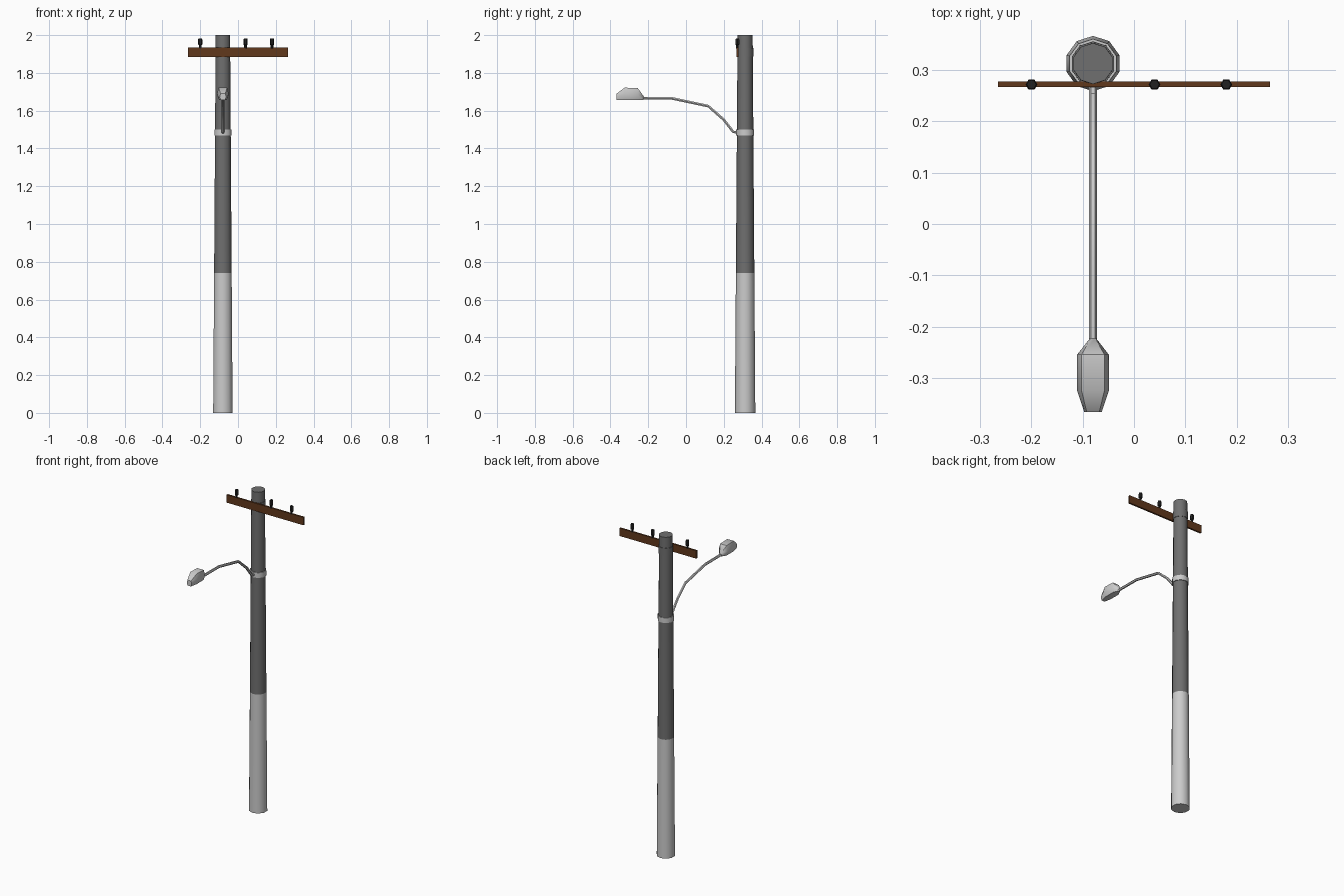
import bpy, bmesh, math
from mathutils import Vector

if "Cube" in bpy.data.objects:
    bpy.data.objects.remove(bpy.data.objects["Cube"])

PX, PY = -0.08, 0.313


def material(name, c):
    m = bpy.data.materials.new(name)
    m.diffuse_color = (*c, 1)
    m.use_nodes = True
    m.node_tree.nodes["Principled BSDF"].inputs["Base Color"].default_value = m.diffuse_color
    return m


DARK = material("dark_grey", (0.16, 0.16, 0.16))
LIGHT = material("light_grey", (0.6, 0.6, 0.6))
BROWN = material("brown_wood", (0.12, 0.04, 0.012))
BLACK = material("black", (0.015, 0.015, 0.015))


def loft(name, rings, mat=None, angle=40, caps=True):
    """Skin a list of equal-length point rings."""
    bm = bmesh.new()
    vs = [[bm.verts.new(p) for p in r] for r in rings]
    n = len(vs[0])
    for a, b in zip(vs, vs[1:]):
        for i in range(n):
            j = (i + 1) % n
            bm.faces.new((a[i], a[j], b[j], b[i]))
    if caps:
        bm.faces.new(vs[0][::-1])
        bm.faces.new(vs[-1])
    bmesh.ops.recalc_face_normals(bm, faces=bm.faces)
    me = bpy.data.meshes.new(name)
    bm.to_mesh(me)
    bm.free()
    ob = bpy.data.objects.new(name, me)
    bpy.context.collection.objects.link(ob)
    if mat:
        me.materials.append(mat)
    if angle:
        bpy.context.view_layer.objects.active = ob
        ob.select_set(True)
        bpy.ops.object.shade_smooth_by_angle(angle=math.radians(angle))
        ob.select_set(False)
    return ob


def turned(name, x, y, profile, n, mat, start=0.0):
    """Polygonal turned shape from (radius, z) pairs."""
    rings = [[(x + r * math.cos(start + math.tau * i / n),
               y + r * math.sin(start + math.tau * i / n), z) for i in range(n)]
             for r, z in profile]
    return loft(name, rings, mat)


def pole_r(z):
    return 0.054 - 0.007 * z


# Tapered pole in two shades, with its collar and crossarm band
UP = math.pi / 2
turned("lower_pole", PX, PY, [(pole_r(0), 0), (pole_r(0.74), 0.74)], 10, LIGHT, UP)
turned("upper_pole", PX, PY, [(pole_r(0.74), 0.74), (pole_r(2), 2)], 10, DARK, UP)
turned("lamp_collar", PX, PY, [(0.048, 1.468), (0.048, 1.5)], 10, LIGHT, UP)
turned("crossarm_band", PX, PY, [(0.0432, 1.887), (0.0432, 1.933)], 10, DARK, UP)

# Crossarm
loft("crossarm", [[(x, 0.267, 1.885), (x, 0.278, 1.885), (x, 0.278, 1.934), (x, 0.267, 1.934)]
                  for x in (-0.265, 0.265)], BROWN, angle=0)

# Insulators
for i, x in enumerate((-0.2, 0.04, 0.18)):
    turned(f"insulator_{i + 1}", x, 0.272,
           [(0.007, 1.93), (0.007, 1.946), (0.0115, 1.95), (0.0115, 1.976), (0.009, 1.982)],
           6, BLACK)

# Curved lamp arm: six-sided tube mitred along a path
path = [Vector((PX, y, z)) for y, z in
        [(0.275, 1.484), (0.25, 1.488), (0.2, 1.552), (0.118, 1.624), (-0.074, 1.665), (-0.25, 1.666)]]
rings = []
for i, p in enumerate(path):
    t = (path[min(i + 1, len(path) - 1)] - path[max(i - 1, 0)]).normalized()
    side = Vector((1, 0, 0))
    up = side.cross(t)
    rings.append([p + 0.008 * (side * math.cos(math.tau * k / 6) + up * math.sin(math.tau * k / 6))
                  for k in range(6)])
loft("lamp_arm", rings, LIGHT)

# Lamp head: (y, half width, bottom z, middle z, top z)
sections = [(-0.223, 0.006, 1.658, 1.667, 1.675), (-0.255, 0.031, 1.656, 1.685, 1.719),
            (-0.325, 0.031, 1.656, 1.69, 1.722), (-0.367, 0.017, 1.656, 1.672, 1.69)]
loft("lamp_head", [[(PX + sx * w, y, z) for sx, z in
                    ((-0.65, b), (0.65, b), (1, m), (0.72, t), (-0.72, t), (-1, m))]
                   for y, w, b, m, t in sections], LIGHT, angle=50)
